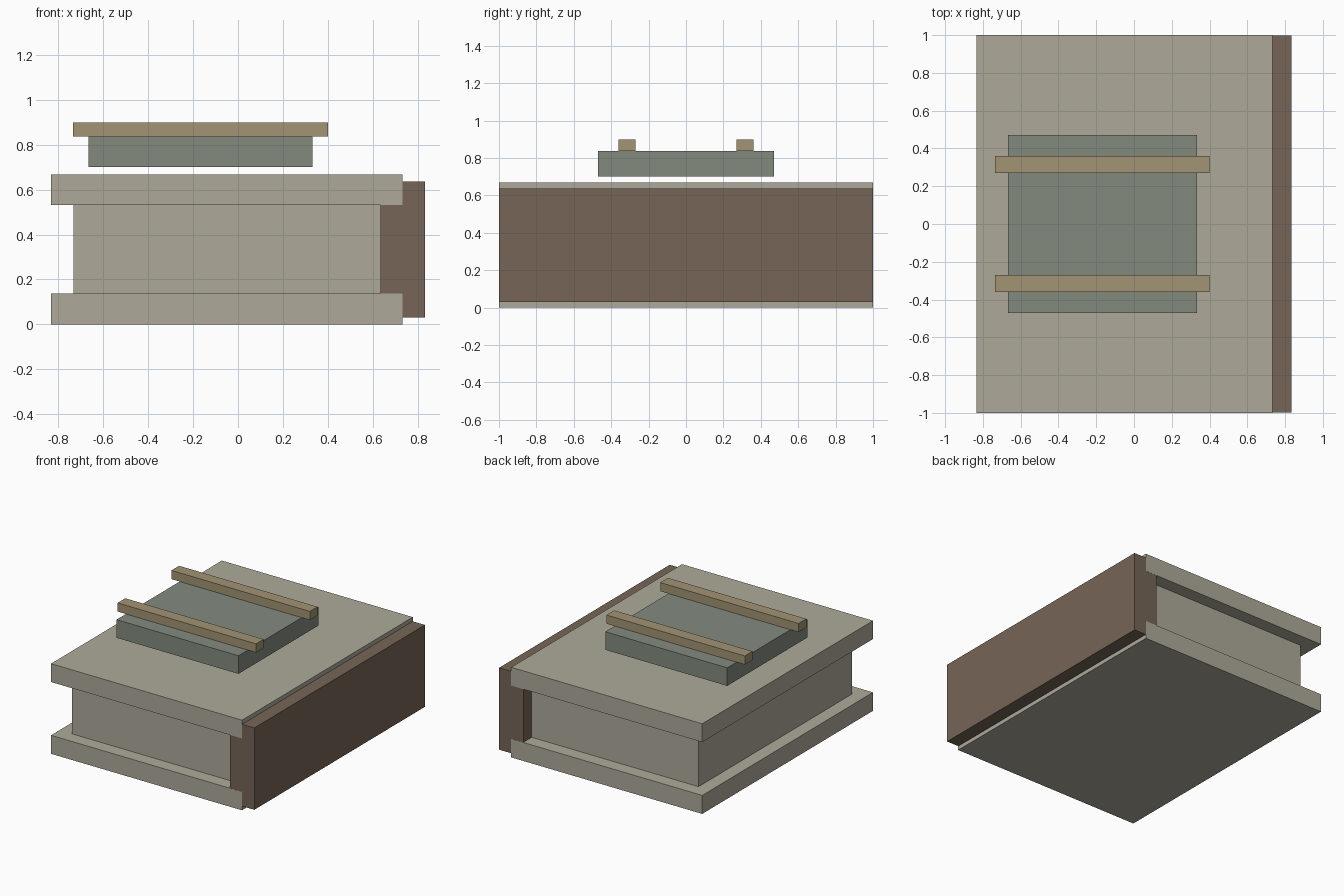
import bpy

cube = bpy.data.objects.get("Cube")
if cube:
    bpy.data.objects.remove(cube, do_unlink=True)


def material(name, rgb):
    """Make a flat material from an 8-bit sRGB colour."""
    linear = [((c / 255 + 0.055) / 1.055) ** 2.4 for c in rgb] + [1.0]
    mat = bpy.data.materials.new(name)
    mat.use_nodes = True
    mat.diffuse_color = linear
    bsdf = next(n for n in mat.node_tree.nodes if n.type == 'BSDF_PRINCIPLED')
    bsdf.inputs["Base Color"].default_value = linear
    return mat


def box(name, x, y, z, mat):
    """Make a box from its lower and upper limits on each axis."""
    spans = (x, y, z)
    centre = [(a + b) / 2 for a, b in spans]
    bpy.ops.mesh.primitive_cube_add(size=1, location=centre)
    obj = bpy.context.object
    obj.name = obj.data.name = name
    obj.scale = [b - a for a, b in spans]
    bpy.ops.object.transform_apply(location=False, rotation=False, scale=True)
    obj.data.materials.append(mat)
    return obj


stone = material("pale stone", (174, 170, 154))
brown = material("dull brown", (118, 101, 86))
slate = material("grey green", (131, 138, 127))
straw = material("straw tan", (162, 148, 116))

# Covers, page block and spine
for name, z in (("bottom_cover", (0, 0.137)), ("top_cover", (0.532, 0.668))):
    box(name, (-0.833, 0.733), (-1, 1), z, stone)
box("page_block", (-0.733, 0.68), (-0.9, 0.9), (0.137, 0.532), stone)
box("spine", (0.635, 0.833), (-0.999, 0.999), (0.03, 0.637), brown)

# Raised panel hovering just above the top cover
box("panel", (-0.667, 0.333), (-0.47, 0.47), (0.702, 0.836), slate)

# Straps across the panel
for name, y in (("front_strap", -0.315), ("back_strap", 0.315)):
    box(name, (-0.735, 0.4), (y - 0.045, y + 0.045), (0.836, 0.9), straw)
